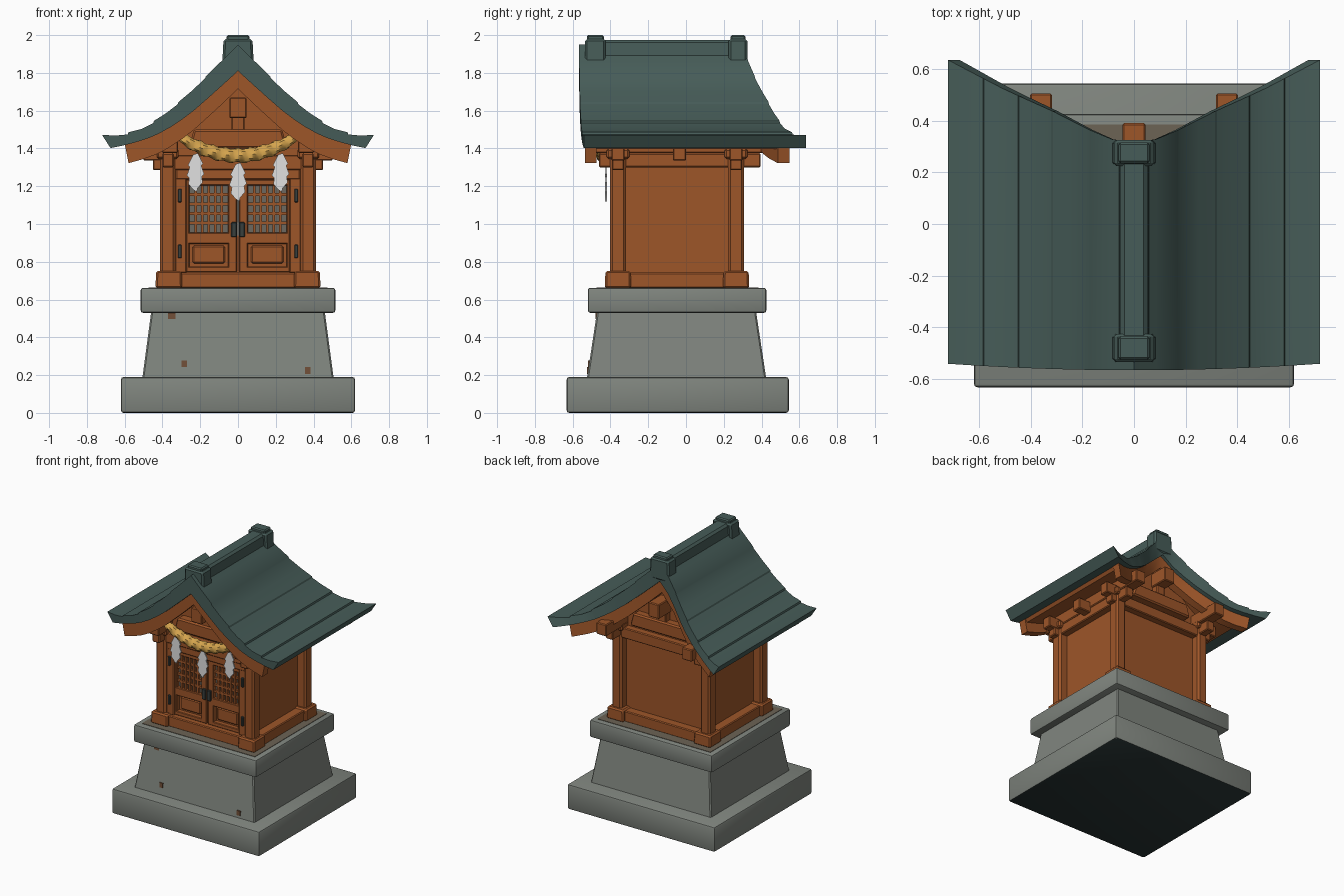
import bpy, bmesh, math

if "Cube" in bpy.data.objects:
    bpy.data.objects.remove(bpy.data.objects["Cube"])

CY = -0.047  # shared centre of body and plinth in y


def mat(name, c):
    m = bpy.data.materials.new(name)
    m.diffuse_color = (*c, 1)
    m.use_nodes = True
    m.node_tree.nodes["Principled BSDF"].inputs["Base Color"].default_value = m.diffuse_color
    return m


WOOD = mat("orange_wood", (0.34, 0.092, 0.022))
TEAL = mat("teal_roof", (0.062, 0.108, 0.098))
STONE = mat("grey_stone", (0.215, 0.235, 0.21))
WHITE = mat("white_paper", (0.75, 0.75, 0.75))
ROPE = mat("straw_rope", (0.66, 0.37, 0.075))
METAL = mat("dark_metal", (0.04, 0.05, 0.048))
BACK = mat("lattice_grey", (0.15, 0.14, 0.115))
DIRT = mat("brown_grey_dirt", (0.15, 0.125, 0.09))
RUST = mat("rust_brown", (0.17, 0.08, 0.04))
DARK = mat("dark_underside", (0.022, 0.036, 0.036))


def finish(name, bm, *mats):
    bmesh.ops.recalc_face_normals(bm, faces=bm.faces)
    me = bpy.data.meshes.new(name)
    bm.to_mesh(me)
    bm.free()
    for m in mats:
        me.materials.append(m)
    ob = bpy.data.objects.new(name, me)
    bpy.context.collection.objects.link(ob)
    return ob


def box(name, x0, x1, y0, y1, z0, z1, m, bev=0.006, top=(1, 1), seg=1):
    """Box between limits; top = x and y scale of the upper face."""
    bm = bmesh.new()
    bmesh.ops.create_cube(bm, size=1)
    for v in bm.verts:
        sx, sy = top if v.co.z > 0 else (1, 1)
        v.co = ((x0 + x1) / 2 + v.co.x * (x1 - x0) * sx,
                (y0 + y1) / 2 + v.co.y * (y1 - y0) * sy,
                (z0 + z1) / 2 + v.co.z * (z1 - z0))
    if bev:
        bmesh.ops.bevel(bm, geom=bm.edges[:], offset=bev, segments=seg,
                        affect='EDGES', profile=0.5)
    return finish(name, bm, m)


def mbox(name, x0, x1, *a, **k):
    """Pair of boxes mirrored in x."""
    box(name + "_right", x0, x1, *a, **k)
    box(name + "_left", -x1, -x0, *a, **k)


def lerp(pts, x):
    x = abs(x)
    for (a, za), (b, zb) in zip(pts, pts[1:]):
        if x <= b:
            return za + (zb - za) * (x - a) / (b - a)
    return pts[-1][1]


def loft(name, secs, m):
    """Sections (x_top, z_top, x_bottom, z_bottom, y_front, y_back) along x."""
    bm = bmesh.new()
    rings = [[bm.verts.new(p) for p in ((xt, yf, zt), (xt, yb, zt), (xb, yb, zb), (xb, yf, zb))]
             for xt, zt, xb, zb, yf, yb in secs]
    for a, b in zip(rings, rings[1:]):
        for i in range(4):
            j = (i + 1) % 4
            bm.faces.new((a[i], a[j], b[j], b[i]))
    bm.faces.new(rings[0])
    bm.faces.new(rings[-1][::-1])
    return finish(name, bm, m)


# stone plinth
base = box("base_slab", -0.62, 0.62, -0.632, 0.544, 0, 0.19, STONE, 0.014, seg=2)
base.data.materials.append(DARK)
for p in base.data.polygons:
    if p.normal.z < -0.9:
        p.material_index = 1
box("plinth_taper", -0.507, 0.507, -0.525, 0.425, 0.18, 0.54, STONE, 0.008, top=(0.905, 0.885))
box("plinth_cap", -0.515, 0.515, -0.52, 0.425, 0.53, 0.662, STONE, 0.012, seg=2)
box("cap_dirt", -0.475, 0.475, -0.475, 0.385, 0.655, 0.665, DIRT, 0)
for i, (x, z, w) in enumerate([(-0.35, 0.515, 0.02), (-0.285, 0.26, 0.014), (0.37, 0.225, 0.015)]):
    y = -0.525 + (z - 0.18) / 0.36 * 0.055
    box(f"stone_stain_{i}", x - w, x + w, y - 0.005, y + 0.004, z - 0.018, z + 0.018, RUST, 0)

# body, pillars, feet and sills
box("shrine_body", -0.345, 0.345, -0.335, 0.245, 0.66, 1.40, WOOD, 0)
for tag, y in (("front", -0.36), ("back", 0.265)):
    mbox(f"{tag}_pillar", 0.33, 0.413, y - 0.043, y + 0.043, 0.66, 1.38, WOOD, 0.014)
    mbox(f"{tag}_foot", 0.295, 0.437, y - 0.07, y + 0.07, 0.66, 0.752, WOOD, 0.01, top=(0.95, 0.95))
    box(f"{tag}_sill", -0.34, 0.34, y - 0.045, y + 0.045, 0.66, 0.742, WOOD)
    box(f"{tag}_head_beam", -0.45, 0.45, y - 0.032, y + 0.032, 1.285, 1.365, WOOD)
    mbox(f"{tag}_capital", 0.315, 0.43, y - 0.06, y + 0.06, 1.345, 1.40, WOOD, 0.01)
    box(f"{tag}_tie_beam", -0.26, 0.26, y - 0.04, y + 0.04, 1.40, 1.50, WOOD, 0.01, top=(0.9, 1))
    box(f"{tag}_king_strut", -0.035, 0.035, y - 0.03, y + 0.03, 1.49, 1.58, WOOD)
mbox("side_sill", 0.325, 0.415, -0.34, 0.25, 0.66, 0.742, WOOD)
mbox("side_head_beam", 0.34, 0.40, -0.46, 0.395, 1.30, 1.375, WOOD)
mbox("side_purlin", 0.318, 0.402, -0.50, 0.505, 1.375, 1.465, WOOD)
for i, y in enumerate((-0.36, -0.035, 0.265)):
    mbox(f"eave_bracket_{i}", 0.34, 0.50, y - 0.035, y + 0.035, 1.335, 1.42, WOOD)
box("ridge_purlin", -0.045, 0.045, -0.50, 0.39, 1.56, 1.67, WOOD)

# doors with lattice windows
box("lattice_backing", -0.28, 0.28, -0.341, -0.334, 0.94, 1.23, BACK, 0)
mbox("door_jamb", 0.272, 0.335, -0.382, -0.33, 0.74, 1.29, WOOD)
box("door_lintel", -0.33, 0.33, -0.385, -0.33, 1.235, 1.295, WOOD)
for z0, z1 in ((0.745, 0.775), (0.895, 0.955), (1.205, 1.235)):
    mbox("door_rail", 0.006, 0.272, -0.37, -0.33, z0, z1, WOOD, 0.004)
mbox("door_inner_stile", 0.006, 0.052, -0.37, -0.33, 0.745, 1.235, WOOD, 0.004)
mbox("door_outer_stile", 0.258, 0.274, -0.37, -0.33, 0.745, 1.235, WOOD, 0.004)
mbox("door_panel", 0.07, 0.24, -0.352, -0.33, 0.79, 0.885, WOOD, 0.008)
for i in range(1, 6):
    x = 0.052 + 0.206 * i / 6
    mbox(f"lattice_upright_{i}", x - 0.007, x + 0.007, -0.364, -0.338, 0.95, 1.21, WOOD, 0)
for i in range(1, 5):
    z = 0.955 + 0.25 * i / 5
    mbox(f"lattice_bar_{i}", 0.05, 0.26, -0.361, -0.338, z - 0.008, z + 0.008, WOOD, 0)
mbox("lock_plate", 0.006, 0.036, -0.384, -0.365, 0.93, 1.01, METAL, 0.004)
for z in (0.855, 1.15):
    mbox("hinge", 0.298, 0.318, -0.392, -0.375, z - 0.036, z + 0.036, METAL, 0.004)

# curved roof
TOP = [(0, 1.95), (.085, 1.865), (.17, 1.777), (.25, 1.70), (.315, 1.64), (.38, 1.587),
       (.445, 1.54), (.51, 1.503), (.58, 1.48), (.65, 1.468), (.72, 1.472)]
LOW = [(0, 1.81), (.12, 1.70), (.24, 1.595), (.31, 1.543), (.385, 1.495), (.45, 1.463),
       (.515, 1.44), (.60, 1.417), (.675, 1.402)]
EDGE = [(0, .315), (.1, .33), (.2, .378), (.3, .43), (.5, .52), (.6, .572), (.72, .635)]


def front_y(x):
    return -0.566 + 0.025 * (x / 0.72) ** 2


half = []
for x, z in TOP:
    # shingle courses: a small step at every second profile point
    steps = (0.006, -0.006) if x in (.17, .315, .445, .58) else (0,)
    for k, d in enumerate(steps):
        half.append((x + k * 0.004, z + d))
full = [(-x, z) for x, z in half[:0:-1]] + half
loft("roof", [(x, z, x * 0.9375, lerp(LOW, x * 0.9375), front_y(x), lerp(EDGE, x) - 0)
              for x, z in full], TEAL)

# soffit, bargeboards and gable wall follow the roof underside
xs = [s * x for s, pts in ((-1, LOW[:0:-1]), (1, LOW)) for x, _ in pts if x < 0.61]


def under(name, top, bottom, yf, yb, lim=0.7):
    loft(name, [(x, lerp(LOW, x) + top, x * 0.965, bottom(x), yf(x), yb(x))
                for x in xs if abs(x) < lim], WOOD)


def below(d):
    return lambda x: lerp(LOW, x) - d


under("soffit", 0.01, below(0.02), lambda x: -0.50, lambda x: lerp(EDGE, x) - 0.05)
under("front_bargeboard", 0.01, below(0.095), lambda x: -0.535, lambda x: -0.475)
under("back_bargeboard", 0.01, below(0.095),
      lambda x: lerp(EDGE, x) - 0.085, lambda x: lerp(EDGE, x) - 0.025)
under("gable_wall", 0.0, lambda x: 1.36, lambda x: -0.335, lambda x: 0.245, 0.40)

# ridge cap with end blocks
box("ridge_beam", -0.062, 0.062, -0.45, 0.26, 1.84, 1.975, TEAL, 0.015, top=(0.85, 1))
for tag, y0, y1 in (("front", -0.535, -0.425), ("back", 0.225, 0.325)):
    box(f"{tag}_ridge_block", -0.085, 0.085, y0, y1, 1.82, 1.98, TEAL, 0.012, top=(0.9, 1))
    box(f"{tag}_ridge_top", -0.06, 0.06, y0 + 0.01, y1 - 0.01, 1.96, 2.0, TEAL, 0.008)

# twisted straw rope
bm = bmesh.new()
N, S = 12, 60
rings = []
for i in range(S + 1):
    t = 2 * i / S - 1
    r = 0.02 + 0.017 * math.sqrt(max(0, 1 - t * t))
    tilt = math.atan(0.667 * t)
    ring = []
    for k in range(N):
        a = 2 * math.pi * k / N
        q = r * (1 + 0.12 * math.cos(3 * a + i * 0.9))
        u = q * math.sin(a)
        ring.append(bm.verts.new((0.3 * t - u * math.sin(tilt), -0.435 + q * math.cos(a),
                                  1.362 + 0.095 * t * t + u * math.cos(tilt))))
    rings.append(ring)
for a, b in zip(rings, rings[1:]):
    for k in range(N):
        bm.faces.new((a[k], a[(k + 1) % N], b[(k + 1) % N], b[k]))
bm.faces.new(rings[0])
bm.faces.new(rings[-1])
finish("straw_rope", bm, ROPE)

# zigzag paper streamers
OUT = [(.012, 0), (.04, -.055), (.03, -.065), (.046, -.11), (.033, -.125), (.038, -.155), (.012, -.185)]
for tag, x, z in (("left", -0.225, 1.375), ("middle", 0, 1.325), ("right", 0.225, 1.375)):
    bm = bmesh.new()
    pts = OUT + [(0.006, -0.205)] + [(-a, b - 0.008) for a, b in OUT[::-1]]
    f = bm.faces.new([bm.verts.new((x + a, -0.428, z + b)) for a, b in pts])
    ext = bmesh.ops.extrude_face_region(bm, geom=[f])
    for v in ext["geom"]:
        if isinstance(v, bmesh.types.BMVert):
            v.co.y += 0.009
    finish(f"paper_streamer_{tag}", bm, WHITE)

# smooth shading with sharp edges kept
for ob in bpy.data.objects:
    ob.select_set(True)
    bpy.context.view_layer.objects.active = ob
bpy.ops.object.shade_smooth_by_angle(angle=math.radians(30))
